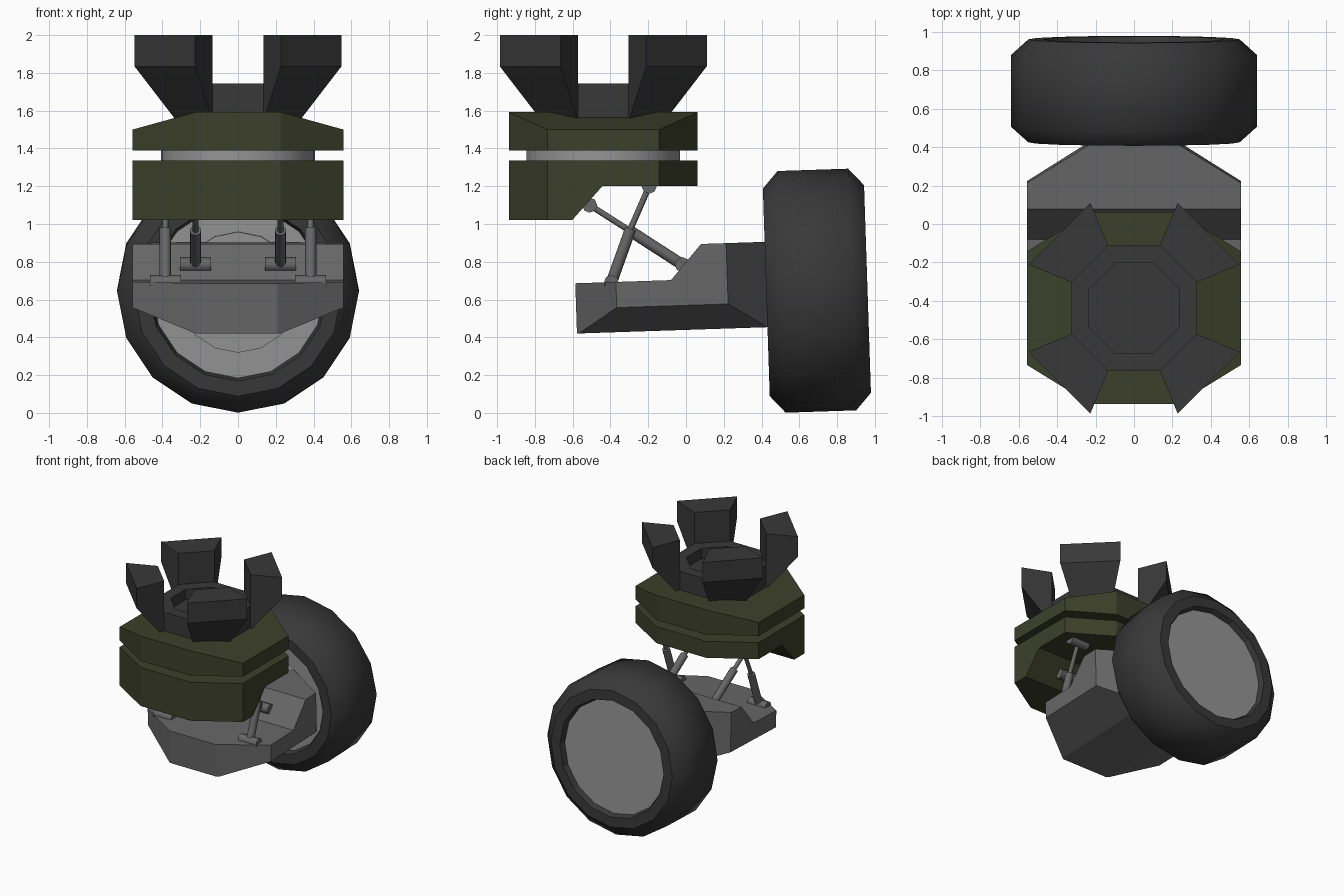
import bpy, bmesh, math
from mathutils import Vector, Matrix

cube = bpy.data.objects.get("Cube")
if cube:
    bpy.data.objects.remove(cube, do_unlink=True)


def material(name, r, g, b):
    m = bpy.data.materials.new(name)
    m.use_nodes = True
    m.diffuse_color = (r, g, b, 1)
    m.node_tree.nodes["Principled BSDF"].inputs["Base Color"].default_value = (r, g, b, 1)
    return m


GREEN = material("olive_green", 0.045, 0.051, 0.023)
DARK = material("charcoal", 0.04, 0.04, 0.041)
RUBBER = material("tyre_rubber", 0.04, 0.04, 0.04)
GREY = material("mid_grey", 0.135, 0.135, 0.135)
LIGHT = material("light_grey", 0.3, 0.3, 0.3)

TURRET_Y = -0.438
TILT = Matrix.Rotation(math.radians(1.9), 4, 'X')
WHEEL = Matrix.Translation((0, 0.693, 0.647)) @ TILT
LEG = Matrix.Translation((0, -0.075, 0.66)) @ TILT


def finish(name, bm, mat, matrix=Matrix(), smooth=lambda f: False):
    bmesh.ops.remove_doubles(bm, verts=bm.verts, dist=1e-5)
    bmesh.ops.recalc_face_normals(bm, faces=bm.faces)
    for f in bm.faces:
        f.smooth = smooth(f)
    me = bpy.data.meshes.new(name)
    bm.to_mesh(me)
    bm.free()
    me.materials.append(mat)
    ob = bpy.data.objects.new(name, me)
    ob.matrix_world = matrix
    bpy.context.collection.objects.link(ob)
    return ob


def prism(profile, half_width):
    """Side profile of (y, z) points widened along x; half_width is a function of y."""
    bm = bmesh.new()
    a, b = ([bm.verts.new((s * half_width(y), y, z)) for y, z in profile] for s in (-1, 1))
    bm.faces.new(a)
    bm.faces.new(b)
    for i in range(len(profile)):
        j = (i + 1) % len(profile)
        bm.faces.new((a[i], a[j], b[j], b[i]))
    return bm


def cut(bm, point, normal):
    """Slice off everything beyond a plane and cap the opening."""
    res = bmesh.ops.bisect_plane(bm, geom=bm.verts[:] + bm.edges[:] + bm.faces[:], dist=1e-5,
                                 plane_co=point, plane_no=normal, clear_outer=True)
    edges = [e for e in res["geom_cut"] if isinstance(e, bmesh.types.BMEdge) and e.is_boundary]
    bmesh.ops.edgeloop_fill(bm, edges=edges)
    bmesh.ops.recalc_face_normals(bm, faces=bm.faces)


def armour_block(name, profile, mat, matrix, slope=None):
    """Block with four clipped plan corners and optionally sloped shoulders (z_flat, z_edge)."""
    bm = prism(profile, lambda y: 0.558)
    for sx in (-1, 1):
        for sy in (-1, 1):
            cut(bm, (sx * 0.558, sy * 0.295, 0), (sx * 0.205, sy * 0.333, 0))
        if slope:
            flat, edge = slope
            sz = 1 if flat > edge else -1
            cut(bm, (sx * 0.225, 0, flat), (sx * abs(flat - edge), 0, sz * 0.333))
    return finish(name, bm, mat, matrix)


def lathe(profile, sides, closed=False, phase=0.0):
    """Turn (radius, height) points about z."""
    bm = bmesh.new()
    rings = []
    for k in range(sides):
        t = math.tau * k / sides + phase
        rings.append([bm.verts.new((r * math.cos(t), r * math.sin(t), z)) for r, z in profile])
    for k in range(sides):
        a, b = rings[k], rings[(k + 1) % sides]
        for i in range(len(profile) - (not closed)):
            j = (i + 1) % len(profile)
            bm.faces.new((a[i], a[j], b[j], b[i]))
    bmesh.ops.remove_doubles(bm, verts=bm.verts, dist=1e-5)
    bmesh.ops.dissolve_degenerate(bm, edges=bm.edges, dist=1e-5)
    return bm


def rod(name, p, q, radius, mat, sides=12):
    """Cylinder between two points."""
    p, q = Vector(p), Vector(q)
    h = (q - p).length
    bm = lathe([(0, 0), (radius, 0), (radius, h), (0, h)], sides)
    m = Matrix.Translation(p) @ (q - p).to_track_quat('Z', 'Y').to_matrix().to_4x4()
    return finish(name, bm, mat, m, lambda f: abs(f.normal.z) < 0.5)


# Turret plates and the bearing between them
turret = Matrix.Translation((0, TURRET_Y, 0))
armour_block("upper_plate", [(-0.5, 1.39), (0.5, 1.39), (0.5, 1.592), (-0.5, 1.592)],
             GREEN, turret, slope=(1.592, 1.5))
armour_block("lower_plate", [(-0.5, 1.02), (-0.165, 1.02), (-0.005, 1.2), (0.5, 1.2),
                             (0.5, 1.335), (-0.5, 1.335)], GREEN, turret)
rod("bearing_ring", (0, TURRET_Y, 1.32), (0, TURRET_Y, 1.4), 0.407, LIGHT, 32)

# Octagonal socket with a recessed floor
k = 1 / math.cos(math.pi / 8)
finish("socket", lathe([(0, 1.55), (0.325 * k, 1.55), (0.325 * k, 1.745), (0.235 * k, 1.745),
                        (0.235 * k, 1.66), (0, 1.66)], 8, phase=math.pi / 8), DARK, turret)

# Four flared claws on the diagonals
for i in range(4):
    bm = prism([(0.325, 1.545), (0.548, 1.835), (0.548, 2.0), (0.325, 2.0)],
               lambda y: y * math.tan(math.pi / 8))
    turn = Matrix.Rotation(math.radians(45 + 90 * i), 4, 'Z')
    finish(f"claw_{i + 1}", bm, DARK, turret @ turn)

# Stepped axle housing, keel-shaped underneath
armour_block("axle_housing", [(-0.51, -0.223), (0.51, -0.223), (0.51, 0.229), (0.162, 0.229),
                              (-0.003, 0.043), (-0.51, 0.043)], GREY, LEG, slope=(-0.223, -0.093))

# Wheel: tyre with smooth tread, recessed rim, inner hub
axle = WHEEL @ Matrix.Rotation(math.radians(-90), 4, 'X')
tyre = [(0.45, -0.21), (0.47, -0.268), (0.55, -0.268), (0.64, -0.187),
        (0.64, 0.187), (0.55, 0.268), (0.47, 0.268), (0.45, 0.21)]
finish("tyre", lathe(tyre, 16, closed=True), RUBBER, axle,
       lambda f: f.calc_center_median().xy.length > 0.57)
finish("rim", lathe([(0, -0.225), (0.46, -0.225), (0.46, 0.225), (0, 0.225)], 16), LIGHT, axle)
finish("hub", lathe([(0, -0.265), (0.32, -0.265), (0.32, 0), (0, 0)], 16), LIGHT, axle)

# Crossed suspension struts: (x, foot, middle, head), each in (y, z)
struts = {"inner": (0.225, (-0.02, 0.785), (-0.3, 0.966), (-0.51, 1.1)),
          "outer": (0.385, (-0.395, 0.69), (-0.293, 0.975), (-0.195, 1.2))}
for label, (x0, foot, middle, head) in struts.items():
    for side, s in (("left", 1), ("right", -1)):
        x = s * x0
        tag = f"{side}_{label}"
        rod(f"{tag}_strut_sleeve", (x, *foot), (x, *middle), 0.03, GREY)
        rod(f"{tag}_strut_piston", (x, *middle), (x, *head), 0.016, GREY)
        for end, p in (("foot", foot), ("head", head)):
            rod(f"{tag}_strut_{end}", (x - 0.082, *p), (x + 0.082, *p), 0.04, GREY, 8)
